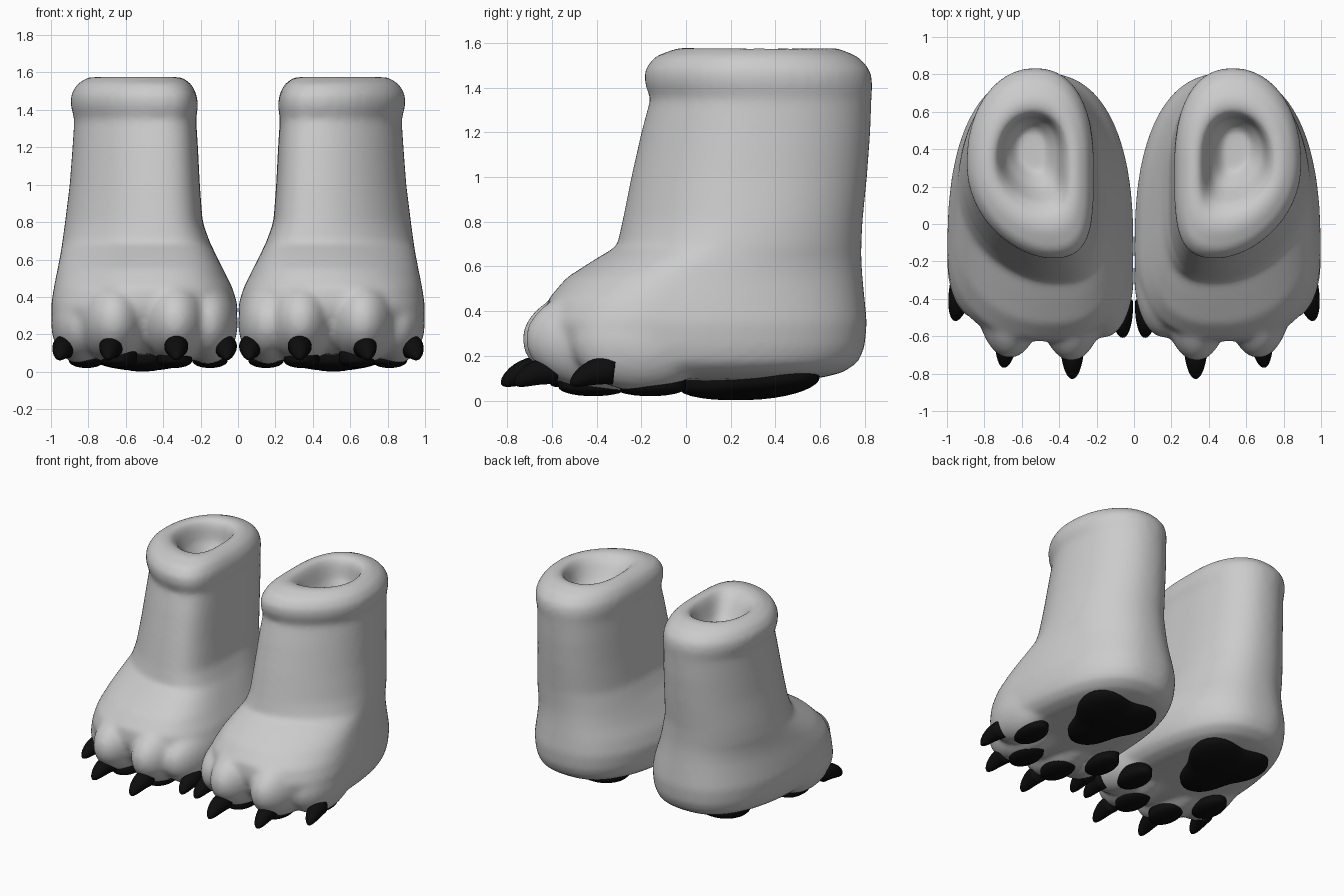
import bpy, bmesh, math
from mathutils import Vector, Matrix

cube = bpy.data.objects.get("Cube")
if cube:
    bpy.data.objects.remove(cube)


def material(name, value):
    m = bpy.data.materials.new(name)
    m.use_nodes = True
    color = (value, value, value, 1)
    m.diffuse_color = color
    m.node_tree.nodes["Principled BSDF"].inputs["Base Color"].default_value = color
    return m


fur = material("light grey plush", 0.6)
dark = material("black rubber", 0.004)


def loft(bm, rings):
    """Skin closed rings of points and cap both ends."""
    loops = [[bm.verts.new(p) for p in ring] for ring in rings]
    n = len(loops[0])
    for a, b in zip(loops, loops[1:]):
        for i in range(n):
            j = (i + 1) % n
            bm.faces.new((a[i], a[j], b[j], b[i]))
    bm.faces.new(loops[0][::-1])
    bm.faces.new(loops[-1])
    bmesh.ops.recalc_face_normals(bm, faces=bm.faces[:])


def finish(bm, name, mat, remesh=False):
    """Make an object on the left side and mirror it to the right."""
    mesh = bpy.data.meshes.new(name)
    bm.to_mesh(mesh)
    bm.free()
    mesh.materials.append(mat)
    mesh.shade_smooth()
    ob = bpy.data.objects.new(name, mesh)
    bpy.context.collection.objects.link(ob)
    if remesh:
        r = ob.modifiers.new("blend", "REMESH")
        r.mode = "VOXEL"
        r.voxel_size = 0.018
        r.use_smooth_shade = True
        s = ob.modifiers.new("soften", "SMOOTH")
        s.factor = 0.5
        s.iterations = 14
    m = ob.modifiers.new("pair", "MIRROR")
    m.use_mirror_merge = False
    return ob


def signed_power(v, e):
    return math.copysign(abs(v) ** e, v)


def section(z, x0, x1, y0, y1, count=72):
    """Egg-shaped level: widest near the toes low down, centred higher up."""
    t = min(max((z - 0.3) / 0.5, 0), 1)
    t = t * t * (3 - 2 * t)
    wide = (y0 + y1) / 2 * t + (-0.15) * (1 - t)
    power = 2 / (2.45 - 0.25 * t)
    cx, rx = (x0 + x1) / 2, (x1 - x0) / 2
    ring = []
    for i in range(count):
        a = math.tau * i / count
        c, s = signed_power(math.cos(a), power), signed_power(math.sin(a), power)
        y = wide + s * ((y1 - wide) if s > 0 else (wide - y0))
        lean = -rx * t * s * s * (0.38 if s < 0 else 0.08)
        ring.append((cx + rx * c + lean, y, z))
    return ring


# Boot body: sole, foot, shaft, rolled rim, then down into the opening
levels = [
    (0.09, 0.30, 0.70, -0.25, 0.45),
    (0.10, 0.16, 0.84, -0.40, 0.60),
    (0.125, 0.08, 0.92, -0.48, 0.70),
    (0.17, 0.03, 0.97, -0.54, 0.77),
    (0.24, 0.01, 0.99, -0.59, 0.80),
    (0.35, 0.00, 1.00, -0.63, 0.81),
    (0.45, 0.03, 0.985, -0.62, 0.80),
    (0.55, 0.08, 0.965, -0.535, 0.79),
    (0.63, 0.12, 0.95, -0.41, 0.785),
    (0.69, 0.15, 0.94, -0.31, 0.785),
    (0.80, 0.19, 0.925, -0.285, 0.79),
    (1.00, 0.205, 0.90, -0.245, 0.81),
    (1.20, 0.215, 0.885, -0.20, 0.825),
    (1.35, 0.225, 0.875, -0.16, 0.83),
    (1.42, 0.215, 0.895, -0.185, 0.835),
    (1.48, 0.22, 0.895, -0.185, 0.825),
    (1.54, 0.25, 0.86, -0.14, 0.77),
    (1.58, 0.31, 0.79, -0.03, 0.67),
    (1.575, 0.35, 0.745, 0.04, 0.61),
    (1.53, 0.375, 0.72, 0.11, 0.58),
    (1.42, 0.41, 0.69, 0.19, 0.565),
    (1.33, 0.47, 0.63, 0.28, 0.51),
]
bm = bmesh.new()
loft(bm, [section(*level) for level in levels])

# Four plump toes and a low heel cushion, blended into the foot
bulges = [
    ((0.16, -0.28, 0.26), (0.16, 0.33, 0.22)),
    ((0.335, -0.36, 0.275), (0.185, 0.375, 0.235)),
    ((0.665, -0.35, 0.275), (0.185, 0.37, 0.235)),
    ((0.84, -0.20, 0.26), (0.16, 0.31, 0.22)),
    ((0.51, 0.31, 0.20), (0.37, 0.39, 0.13)),
]
for center, size in bulges:
    place = Matrix.Translation(center) @ Matrix.Diagonal((*size, 1))
    bmesh.ops.create_uvsphere(bm, u_segments=32, v_segments=20, radius=1, matrix=place)
finish(bm, "boots", fur, remesh=True)

# Curved claws: position of the root and sideways splay
claws = [(0.07, -0.41, -0.01), (0.33, -0.63, 0.0), (0.675, -0.57, 0.02), (0.92, -0.32, 0.035)]
bm = bmesh.new()
for x, y, splay in claws:
    rings = []
    for k in range(13):
        t = math.sin(k / 12 * math.pi / 2)
        center = Vector((x + splay * t, y - 0.195 * t, 0.135 + 0.02 * t - 0.085 * t * t))
        slope = math.atan2(0.02 - 0.17 * t, -0.195)
        normal = Vector((0, -math.sin(slope), math.cos(slope)))
        r = 0.064 * math.sqrt(max(1 - t ** 2, 0.004))
        rings.append([center + Vector((r * math.cos(a), 0, 0)) + normal * (r * math.sin(a))
                      for a in (math.tau * i / 20 for i in range(20))])
    loft(bm, rings)
finish(bm, "claws", dark)


def pad(bm, center, rx, ry, depth, lobe=0.0, tilt=0.0):
    """Domed sole pad; the outermost ring is sunk into the foot."""
    cx, cy, cz = center
    rings = []
    for k in range(10):
        s = 1 if k == 0 else math.cos((k - 1) / 8.2 * math.pi / 2)
        drop = -0.06 if k == 0 else depth * math.sqrt(1 - s * s)
        ring = []
        for i in range(48):
            a = math.tau * i / 48
            r = s * (1 + lobe * math.sin(3 * a))
            dy = ry * r * math.sin(a)
            ring.append((cx + rx * r * math.cos(a), cy + dy, cz + tilt * dy - drop))
        rings.append(ring)
    loft(bm, rings)


# Three-lobed heel pad and a small oval pad under each toe
bm = bmesh.new()
pad(bm, (0.51, 0.33, 0.085), 0.27, 0.31, 0.08, lobe=0.18, tilt=0.07)
finish(bm, "heel_pads", dark)
bm = bmesh.new()
for x, y in [(0.15, -0.17), (0.34, -0.42), (0.635, -0.41), (0.81, -0.15)]:
    pad(bm, (x, y, 0.06), 0.095, 0.15, 0.04)
finish(bm, "toe_pads", dark)
